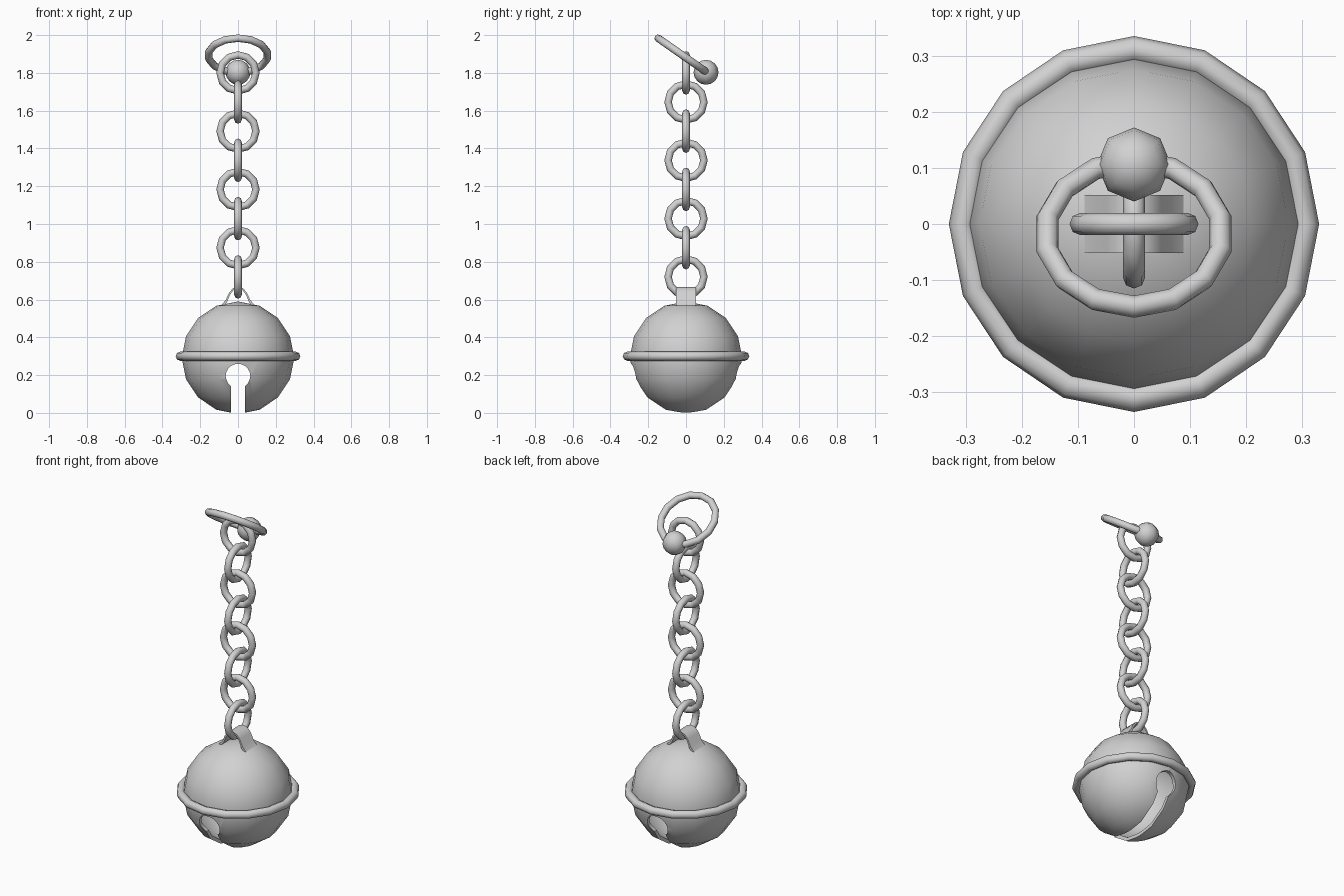
import bpy, bmesh, math
from mathutils import Matrix

if "Cube" in bpy.data.objects:
    bpy.data.objects.remove(bpy.data.objects["Cube"])

metal = bpy.data.materials.new("grey metal")
metal.diffuse_color = (0.64, 0.64, 0.64, 1)
metal.use_nodes = True
metal.node_tree.nodes["Principled BSDF"].inputs["Base Color"].default_value = metal.diffuse_color


def add_object(name, bm, angle=None):
    """Turn a bmesh into a shaded object; angle=None smooths everything."""
    bmesh.ops.recalc_face_normals(bm, faces=bm.faces)
    mesh = bpy.data.meshes.new(name)
    bm.to_mesh(mesh)
    bm.free()
    mesh.materials.append(metal)
    obj = bpy.data.objects.new(name, mesh)
    bpy.context.collection.objects.link(obj)
    select(obj)
    if angle is None:
        bpy.ops.object.shade_smooth()
    else:
        bpy.ops.object.shade_smooth_by_angle(angle=math.radians(angle))
    return obj


def select(obj):
    bpy.ops.object.select_all(action='DESELECT')
    obj.select_set(True)
    bpy.context.view_layer.objects.active = obj


def ring(name, major, minor, segs, sides, matrix):
    """Torus lying in its local xy plane, with a vertex on the y axis."""
    bm = bmesh.new()
    rows = []
    for i in range(segs):
        a = math.pi / 2 + math.tau * i / segs
        row = []
        for j in range(sides):
            b = math.tau * j / sides
            r = major + minor * math.cos(b)
            row.append(bm.verts.new((r * math.cos(a), r * math.sin(a), minor * math.sin(b))))
        rows.append(row)
    for i in range(segs):
        p, q = rows[i], rows[(i + 1) % segs]
        for j in range(sides):
            k = (j + 1) % sides
            bm.faces.new((p[j], q[j], q[k], p[k]))
    bm.transform(matrix)
    return add_object(name, bm)


def prism(name, profile, half_depth, angle):
    """Extrude an xz outline along y."""
    bm = bmesh.new()
    face = bm.faces.new([bm.verts.new((x, -half_depth, z)) for x, z in profile])
    out = bmesh.ops.extrude_face_region(bm, geom=[face])
    moved = [v for v in out["geom"] if isinstance(v, bmesh.types.BMVert)]
    bmesh.ops.translate(bm, verts=moved, vec=(0, 2 * half_depth, 0))
    return add_object(name, bm, angle)


T = Matrix.Translation

# Hollow bell body
bm = bmesh.new()
bmesh.ops.create_uvsphere(bm, u_segments=16, v_segments=8, radius=0.298,
                          matrix=T((0, 0, 0.292)))
bell = add_object("bell_body", bm)

# Keyhole slot running under the bell from front to back
hole_z, hole_r, slot = 0.195, 0.065, 0.037
start = math.asin(slot / hole_r)
outline = [(-slot, -0.1)]
for i in range(17):
    a = start + (math.tau - 2 * start) * i / 16
    outline.append((-hole_r * math.sin(a), hole_z - hole_r * math.cos(a)))
outline.append((slot, -0.1))
cutter = prism("keyhole_cutter", outline, 0.5, 30)
cutter.hide_render = True
cutter.hide_set(True)

shell = bell.modifiers.new("shell", 'SOLIDIFY')
shell.thickness = 0.02
shell.offset = -1
cut = bell.modifiers.new("keyhole", 'BOOLEAN')
cut.operation = 'DIFFERENCE'
cut.solver = 'EXACT'
cut.object = cutter
select(bell)
for modifier in ("shell", "keyhole"):
    bpy.ops.object.modifier_apply(modifier=modifier)
bpy.ops.object.shade_smooth_by_angle(angle=math.radians(35))
bpy.data.objects.remove(cutter)

# Rim around the middle
ring("bell_rim", 0.311, 0.024, 16, 8, T((0, 0, 0.3)) @ Matrix.Diagonal((0.985, 1, 1, 1)))

# Arched strap holding the chain
right = [(0.088, 0.572), (0.066, 0.596), (0.048, 0.635), (0.028, 0.659)]
top = [(-x, z) for x, z in right] + [(0, 0.667)] + right[::-1]
under = [(x * 0.88, z - 0.01) for x, z in reversed(top)]
prism("strap", top + under, 0.052, 40)

# Chain links, alternately facing the side and the front
for i in range(8):
    turn = Matrix.Rotation(math.pi / 2, 4, 'X')
    if i % 2 == 0:
        turn = Matrix.Rotation(math.pi / 2, 4, 'Z') @ turn
    ring(f"chain_link_{i + 1}", 0.095, 0.02, 12, 8, T((0, 0, 0.72 + 0.1543 * i)) @ turn)

# Tilted ring at the top and its closing ball
tilt = Matrix.Rotation(math.radians(-35), 4, 'X')
ring("top_ring", 0.158, 0.02, 14, 8, T((0, -0.018, 1.893)) @ tilt)
bm = bmesh.new()
bmesh.ops.create_uvsphere(bm, u_segments=8, v_segments=8, radius=0.066,
                          matrix=T((0, 0.106, 1.803)))
add_object("ring_ball", bm)
